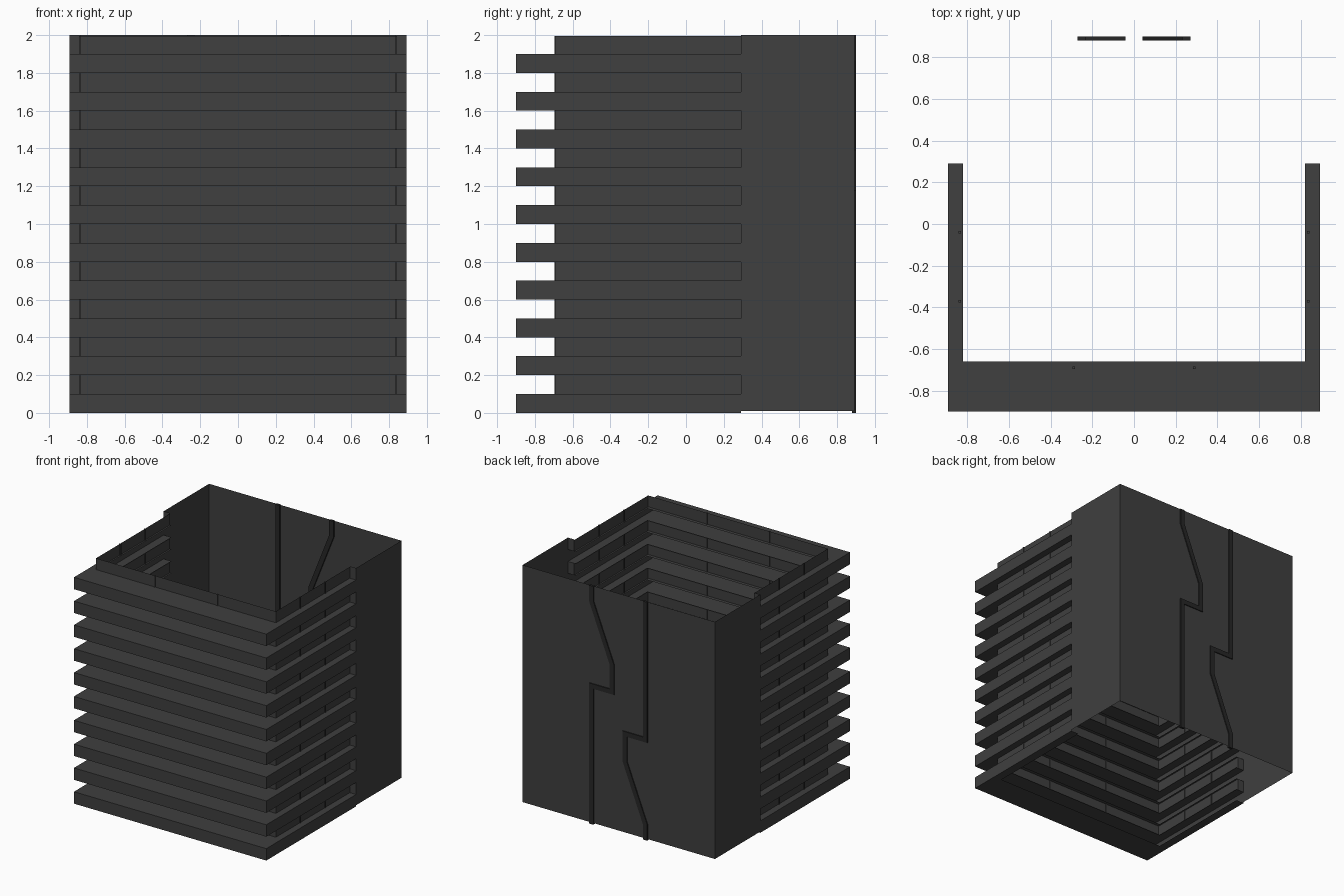
import bpy, bmesh
from mathutils import Vector

cube = bpy.data.objects.get("Cube")
if cube:
    bpy.data.objects.remove(cube, do_unlink=True)


def material(name, value):
    m = bpy.data.materials.new(name)
    m.use_nodes = True
    color = (value, value, value, 1)
    m.diffuse_color = color
    m.node_tree.nodes["Principled BSDF"].inputs["Base Color"].default_value = color
    return m


wall_grey = material("charcoal grey", 0.05)
trim_dark = material("dark trim", 0.02)


def make(name, bm, mat):
    mesh = bpy.data.meshes.new(name)
    bm.to_mesh(mesh)
    bm.free()
    mesh.materials.append(mat)
    ob = bpy.data.objects.new(name, mesh)
    bpy.context.collection.objects.link(ob)
    return ob


def ribbon(bm, low, high):
    """Quads joining two paths of equal length."""
    a = [bm.verts.new(p) for p in low]
    b = [bm.verts.new(p) for p in high]
    for i in range(len(a) - 1):
        bm.faces.new((a[i], a[i + 1], b[i + 1], b[i]))


def u_path(x, front, back, z):
    return [(-x, back, z), (-x, front, z), (x, front, z), (x, back, z)]


W, FRONT, SPLIT, BACK = 0.893, -0.9, 0.29, 0.892
PX, PY = 0.835, -0.69          # recessed window band
IX, IY = 0.82, -0.66           # inner edge of the ledges
STEP = 0.1

ribs, panels, returns, mullions = (bmesh.new() for _ in range(4))
for level in range(10):
    z0 = level * 2 * STEP
    z1, z2 = z0 + STEP, z0 + 2 * STEP
    # Hollow rib: bottom ledge, outer face, top ledge
    ribbon(ribs, u_path(IX, IY, SPLIT, z0), u_path(W, FRONT, SPLIT, z0))
    ribbon(ribs, u_path(W, FRONT, SPLIT, z0), u_path(W, FRONT, SPLIT, z1))
    ribbon(ribs, u_path(W, FRONT, SPLIT, z1), u_path(IX, IY, SPLIT, z1))
    # Recessed band between ribs
    top = min(z2, 1.995)
    ribbon(panels, u_path(PX, PY, SPLIT, z1), u_path(PX, PY, SPLIT, top))
    # Returns that close the band against the rear walls
    for s in (-1, 1):
        ends = [(s * PX, SPLIT), (s * W, SPLIT)][::s]
        ribbon(returns, [(x, y, z1) for x, y in ends], [(x, y, z2) for x, y in ends])
    # Thin mullions at the thirds of each side
    spots = [(x, PY) for x in (-0.29, 0.29)]
    spots += [(s * PX, y) for s in (-1, 1) for y in (-0.37, -0.04)]
    for x, y in spots:
        geo = bmesh.ops.create_cube(mullions, size=1)["verts"]
        bmesh.ops.scale(mullions, vec=(0.012, 0.012, top - z1), verts=geo)
        bmesh.ops.translate(mullions, vec=(x, y, (z1 + top) / 2), verts=geo)

make("ribs", ribs, wall_grey)
make("window_bands", panels, wall_grey)
make("band_returns", returns, wall_grey)
make("mullions", mullions, wall_grey)

# Rear walls
rear = bmesh.new()
path = [(W, SPLIT), (W, BACK), (-W, BACK), (-W, SPLIT)]
ribbon(rear, [(x, y, 0.01) for x, y in path], [(x, y, 2) for x, y in path])
make("rear_walls", rear, wall_grey)


def strip(name, points, half=0.02):
    """Mitred flat bar following a path on the rear wall."""
    pts = [Vector(p) for p in points]
    left, right = [], []
    for i, p in enumerate(pts):
        dirs = []
        if i > 0:
            dirs.append((p - pts[i - 1]).normalized())
        if i < len(pts) - 1:
            dirs.append((pts[i + 1] - p).normalized())
        normals = [Vector((-d.y, d.x)) for d in dirs]
        m = sum(normals, Vector((0, 0))).normalized()
        off = m * half / m.dot(normals[0])
        left.append(p + off)
        right.append(p - off)
    bm = bmesh.new()
    rings = []
    for a, b in zip(left, right):
        rings.append([bm.verts.new((q.x, y, q.y)) for q, y in
                      ((a, 0.88), (b, 0.88), (b, 0.9), (a, 0.9))])
    for r, s in zip(rings, rings[1:]):
        for k in range(4):
            n = (k + 1) % 4
            bm.faces.new((r[k], r[n], s[n], s[k]))
    bm.faces.new(rings[0])
    bm.faces.new(rings[-1][::-1])
    bmesh.ops.recalc_face_normals(bm, faces=bm.faces)
    make(name, bm, trim_dark)


# Two zigzag strips, the second turned half a turn about the wall's centre
zigzag = [(0.25, 2), (0.25, 1.87), (0.06, 1.39), (0.06, 1.16), (0.25, 1.16), (0.25, 0)]
strip("left_zigzag_strip", zigzag)
strip("right_zigzag_strip", [(-x, 2 - z) for x, z in zigzag])
